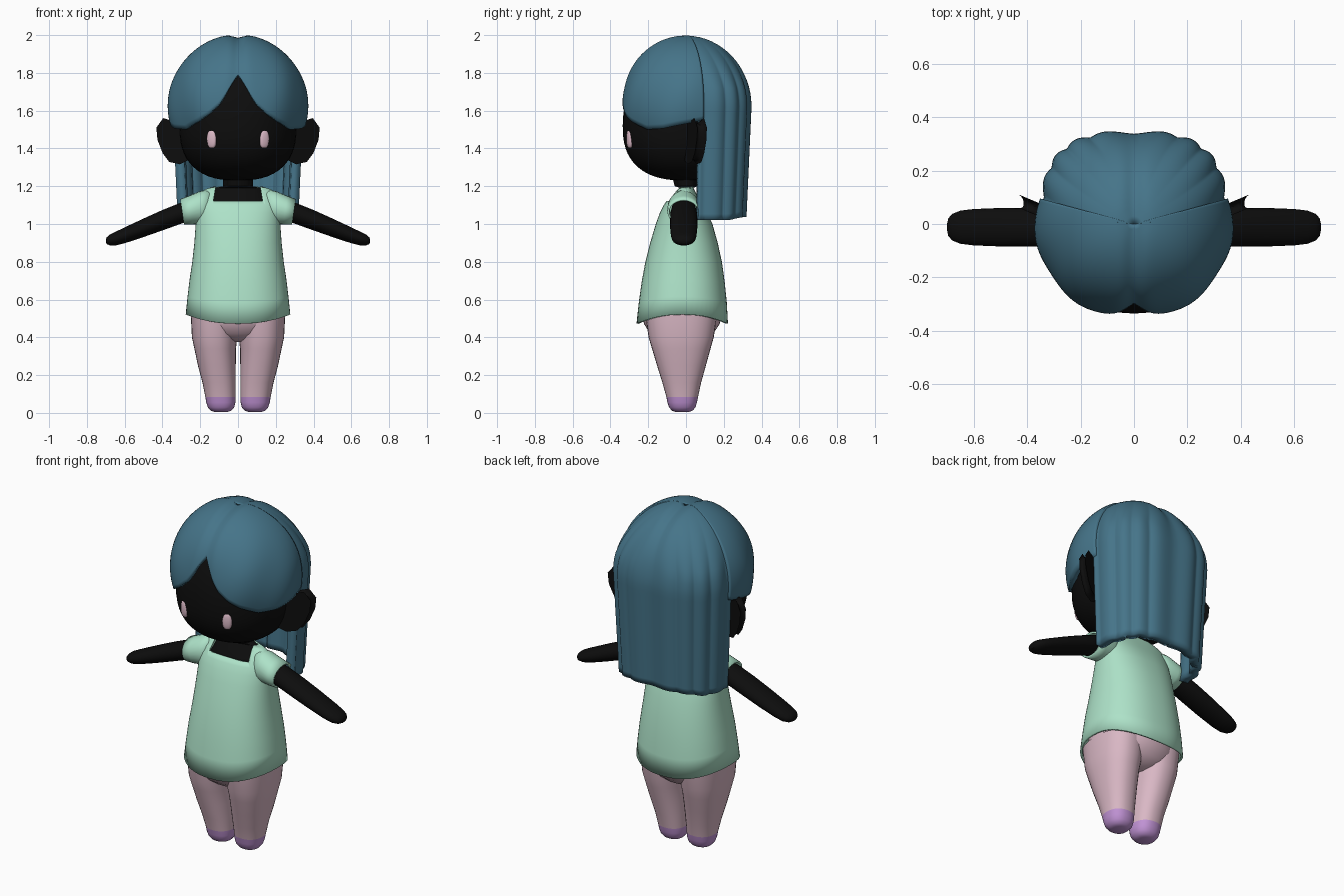
import bpy, bmesh, math
from math import sin, cos, pi, radians

if "Cube" in bpy.data.objects:
    bpy.data.objects.remove(bpy.data.objects["Cube"])


def material(name, rgb):
    m = bpy.data.materials.new(name)
    m.diffuse_color = (*rgb, 1)
    m.use_nodes = True
    m.node_tree.nodes["Principled BSDF"].inputs["Base Color"].default_value = m.diffuse_color
    return m


BLUE = material("hair blue", (0.06, 0.175, 0.25))
BLACK = material("black skin", (0.004, 0.004, 0.004))
MINT = material("mint cloth", (0.42, 0.76, 0.58))
PINK = material("dusty pink", (0.70, 0.48, 0.56))
PURPLE = material("shoe purple", (0.53, 0.29, 0.66))


def lerp(table, x):
    """Piecewise linear lookup in rows of (key, value...)."""
    for a, b in zip(table, table[1:]):
        if x <= b[0]:
            t = max(0, (x - a[0]) / (b[0] - a[0]))
            return [p + (q - p) * t for p, q in zip(a[1:], b[1:])]
    return list(table[-1][1:])


def loft(name, rings, mats, closed=True, caps=True, flip=False, thick=0, mirror=False, angle=40):
    """Skin a list of point rings into one smooth object."""
    bm = bmesh.new()
    rows = [[bm.verts.new(p) for p in r] for r in rings]
    n = len(rows[0])
    for a, b in zip(rows, rows[1:]):
        for j in range(n if closed else n - 1):
            k = (j + 1) % n
            f = [a[j], a[k], b[k], b[j]]
            bm.faces.new(f[::-1] if flip else f)
    if caps:
        bm.faces.new(rows[0][::-1])
        bm.faces.new(rows[-1])
    bmesh.ops.remove_doubles(bm, verts=bm.verts, dist=1e-5)
    me = bpy.data.meshes.new(name)
    bm.to_mesh(me)
    bm.free()
    o = bpy.data.objects.new(name, me)
    bpy.context.collection.objects.link(o)
    for m in mats:
        me.materials.append(m)
    bpy.ops.object.select_all(action='DESELECT')
    o.select_set(True)
    bpy.context.view_layer.objects.active = o
    bpy.ops.object.shade_smooth_by_angle(angle=radians(angle))
    if thick:
        s = o.modifiers.new("thickness", 'SOLIDIFY')
        s.thickness, s.offset = thick, -1
    if mirror:
        o.modifiers.new("mirror", 'MIRROR')
    return o


def power(v, e):
    return math.copysign(abs(v) ** (2 / e), v)


def flat_ring(cx, z, rx, front, back, e=2.0, n=40, dip=0.0):
    """Horizontal rounded ring reaching from y=front to y=back."""
    cy, ry = (front + back) / 2, (back - front) / 2
    return [(cx + rx * power(sin(t), e), cy - ry * power(cos(t), e), z - dip * cos(2 * t))
            for t in (2 * pi * i / n for i in range(n))]


def side_ring(x, cy, cz, ry, rz, lean=0.0, n=24):
    """Upright ring across the x axis; lean shifts its top outward."""
    return [(x + lean * sin(t), cy + ry * cos(t), cz + rz * sin(t))
            for t in (2 * pi * i / n for i in range(n))]


# head: wide, flat-bottomed ball
rings = []
for i in range(29):
    a = pi * (1 - i / 28)
    low = a > pi / 2
    e = 2.5 if low else 2.0
    s = abs(sin(a)) ** (2 / e)
    z = 1.52 + (0.29 if low else 0.44) * power(cos(a), e)
    rings.append(flat_ring(0, z, 0.31 * s + 1e-4, -0.335 * s - 1e-4, 0.29 * s + 1e-4, 2.15))
loft("head", rings, [BLACK])

# neck and chest under the shirt
loft("neck_and_chest", [flat_ring(0, *r) for r in [
    (0.9, 0.19, -0.15, 0.13), (1.0, 0.19, -0.125, 0.10), (1.1, 0.16, -0.09, 0.05),
    (1.15, 0.135, -0.06, 0.04), (1.19, 0.125, -0.03, 0.035), (1.2, 0.08, -0.06, 0.06),
    (1.3, 0.08, -0.085, 0.075)]], [BLACK])

# ears: leaf outlines swept backwards, with rounded rims
outline = [(0.26, 1.36), (0.31, 1.335), (0.355, 1.345), (0.385, 1.385), (0.41, 1.45),
           (0.415, 1.505), (0.39, 1.54), (0.34, 1.525), (0.26, 1.5)]
ear = loft("ears", [[(x, 0.03 + (x - 0.3) * 0.42 + d, z) for x, z in outline]
                    for d in (0.025, -0.025)], [BLACK], flip=True, angle=60)
ear.data.flip_normals()
bv = ear.modifiers.new("rim", 'BEVEL')
bv.width, bv.segments = 0.018, 3
ear.modifiers.new("mirror", 'MIRROR')

# eyes: thin rounded ovals on the face
rings = []
for i in range(13):
    a = -pi / 2 + pi * i / 12
    s = abs(cos(a)) ** 0.7 + 1e-3
    rings.append(flat_ring(0, 0.049 * sin(a), 0.027 * s, -0.016 * s, 0.016 * s, 2.6, 20))
eye = loft("eyes", [[(0.138 + x * cos(0.38) - y * sin(0.38),
                      -0.297 + x * sin(0.38) + y * cos(0.38), 1.45 + z) for x, y, z in r]
                    for r in rings], [PINK], mirror=True)

# arms: flattened tapering tubes with rounded tips
arm = [(0.2, 1.09, 0.06, 0.055), (0.3, 1.058, 0.07, 0.056), (0.4, 1.02, 0.072, 0.054),
       (0.5, 0.98, 0.072, 0.049), (0.6, 0.94, 0.068, 0.042), (0.65, 0.922, 0.062, 0.036),
       (0.68, 0.915, 0.05, 0.028), (0.695, 0.912, 0.033, 0.018), (0.7, 0.911, 0.01, 0.006)]
loft("arms", [side_ring(x, -0.012, z, ry, rz) for x, z, ry, rz in arm], [BLACK], mirror=True)

# shirt: flared shell with a curved hem and a square neckline
shirt_rows = [(0.497, 0.277, -0.262, 0.222), (0.6, 0.267, -0.25, 0.216), (0.7, 0.256, -0.235, 0.205),
              (0.8, 0.242, -0.215, 0.19), (0.9, 0.231, -0.19, 0.168), (1.0, 0.224, -0.16, 0.14),
              (1.06, 0.222, -0.138, 0.112), (1.1, 0.22, -0.118, 0.09), (1.14, 0.212, -0.09, 0.065),
              (1.17, 0.195, -0.065, 0.05), (1.185, 0.17, -0.052, 0.042), (1.198, 0.13, -0.042, 0.038)]
shirt = loft("shirt", [flat_ring(0, *r, 2.3, 56, 0.024 * max(0, 1 - i / 3))
                       for i, r in enumerate(shirt_rows)], [MINT], caps=False, thick=0.012)
cutter = loft("neckline_cutter", [[(-w, -0.3, z), (w, -0.3, z), (w, 0.025, z), (-w, 0.025, z)]
                                  for z, w in ((1.122, 0.13), (1.3, 0.1))], [MINT])
cutter.hide_render = True
cutter.hide_set(True)
b = shirt.modifiers.new("neckline", 'BOOLEAN')
b.operation, b.object = 'DIFFERENCE', cutter

# sleeves
sleeve = [(0.13, 1.095, 0.06, 0.09), (0.19, 1.088, 0.085, 0.086),
          (0.25, 1.073, 0.088, 0.076), (0.296, 1.064, 0.086, 0.068)]
loft("sleeves", [side_ring(x, -0.012, z, ry, rz, 0.01) for x, z, ry, rz in sleeve],
     [MINT], caps=False, thick=0.01, mirror=True)

# trouser legs with purple shoe tips
leg = [(0.005, 0.09, 0.035, -0.055, 0.015), (0.012, 0.09, 0.055, -0.075, 0.035),
       (0.03, 0.09, 0.07, -0.09, 0.05), (0.055, 0.091, 0.077, -0.098, 0.058),
       (0.085, 0.093, 0.08, -0.104, 0.064), (0.16, 0.1, 0.088, -0.125, 0.08),
       (0.25, 0.112, 0.1, -0.153, 0.105), (0.34, 0.121, 0.11, -0.18, 0.13),
       (0.4, 0.124, 0.12, -0.198, 0.147), (0.52, 0.125, 0.125, -0.215, 0.165)]
legs = loft("legs", [flat_ring(cx, z, rx, f, bk, 2.3, 32) for z, cx, rx, f, bk in leg],
            [PINK, PURPLE], mirror=True)
for p in legs.data.polygons:
    p.material_index = int(p.center.z < 0.085)

# hips joining the legs
loft("hips", [flat_ring(0, *r) for r in [
    (0.375, 0.06, -0.1, 0.06), (0.39, 0.14, -0.15, 0.11), (0.42, 0.225, -0.19, 0.145),
    (0.47, 0.247, -0.222, 0.178), (0.52, 0.25, -0.232, 0.19), (0.62, 0.24, -0.22, 0.185),
    (0.8, 0.21, -0.18, 0.155)]], [PINK])

# hair: domes whose lower edge height depends on the direction around the head
FRINGE = [(0, 1.8), (5, 1.74), (10, 1.68), (15, 1.63), (25, 1.575), (35, 1.54),
          (52, 1.5), (70, 1.505), (105, 1.55)]
BACK = [(96, 1.02), (125, 1.02), (150, 1.035), (180, 1.04)]


def hair(name, edge, first, last, cols, rows, back, thick):
    rings = []
    for i in range(rows + 1):
        ring = []
        for j in range(cols + 1):
            deg = first + (last - first) * j / cols
            th = radians(deg)
            zb = lerp(edge, deg)[0]
            drop = (zb - 1.62) / 0.38
            end = math.acos(drop) if drop > 0 else pi / 2 - drop
            a = end * i / rows
            fade = min(1, a / 1.3) ** 2
            over = max(0, a - pi / 2)
            if back:
                rho = sin(a) if not over else 1 - 0.05 * over
                rho *= 1 + 0.035 * fade * (abs(sin(th * 9)) - 0.6)
                e = 2 + 0.9 * fade
                x, y = 0.348 * power(sin(th), e), -0.345 * power(cos(th), e)
            else:
                rho = sin(a) * (1 + 0.014 * fade * sin(7 * th + 2.5 * a))
                rho *= 1 - 0.06 * fade * math.exp(-(th / 0.12) ** 2)
                x, y = 0.368 * power(sin(th), 2.1), -0.35 * power(cos(th), 2.1)
            z = 1.62 + 0.38 * (cos(a) if not over else -over)
            x, y = x * rho, y * rho
            if a < pi / 2:
                z -= 0.018 * cos(a) * (math.exp(-(x / 0.035) ** 2) - 0.2)
            ring.append((x, y, z))
        rings.append(ring)
    return loft(name, rings, [BLUE], closed=False, caps=False, flip=True,
                thick=thick, mirror=True, angle=60)


hair("fringe", FRINGE, 0, 105, 54, 28, False, 0.035)
hair("back_hair", BACK, 96, 180, 64, 36, True, 0.05)
